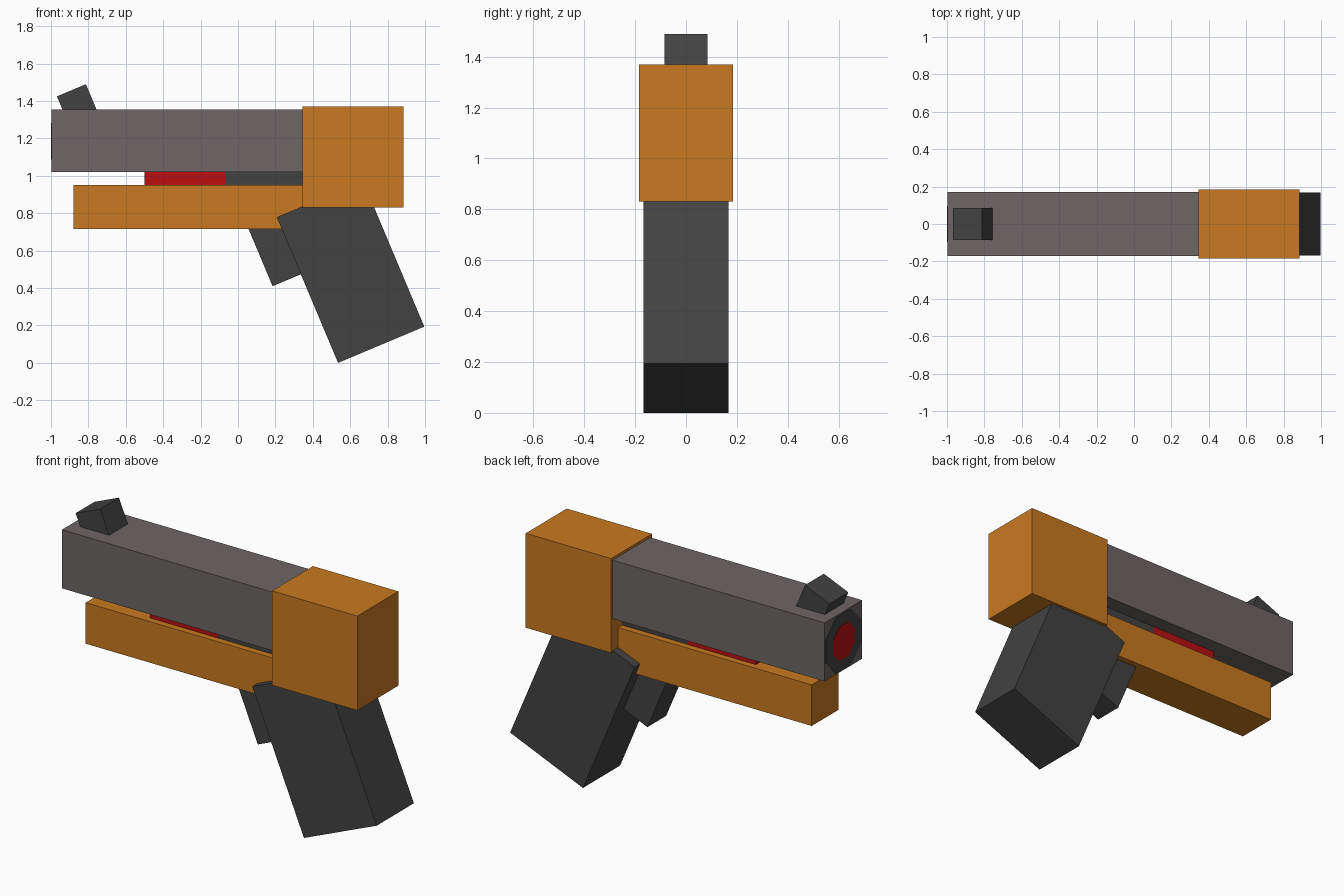
import bpy, bmesh, math
from mathutils import Vector

cube = bpy.data.objects.get("Cube")
if cube:
    bpy.data.objects.remove(cube, do_unlink=True)


def material(name, rgb):
    m = bpy.data.materials.new(name)
    m.use_nodes = True
    col = [(c / 255 / 12.92 if c < 11 else ((c / 255 + 0.055) / 1.055) ** 2.4) for c in rgb] + [1]
    m.diffuse_color = col
    m.node_tree.nodes["Principled BSDF"].inputs["Base Color"].default_value = col
    return m


orange = material("orange", (201, 122, 33))
grey = material("warm grey", (110, 102, 102))
dark = material("dark grey", (66, 66, 66))
red = material("red", (187, 15, 17))


def prism(name, outline, direction, mat):
    """Extrude a flat outline along a direction into a closed solid."""
    bm = bmesh.new()
    face = bm.faces.new([bm.verts.new(p) for p in outline])
    new = bmesh.ops.extrude_face_region(bm, geom=[face])["geom"]
    bmesh.ops.translate(bm, vec=direction, verts=[v for v in new if isinstance(v, bmesh.types.BMVert)])
    bmesh.ops.recalc_face_normals(bm, faces=bm.faces)
    mesh = bpy.data.meshes.new(name)
    bm.to_mesh(mesh)
    bm.free()
    mesh.materials.append(mat)
    obj = bpy.data.objects.new(name, mesh)
    bpy.context.collection.objects.link(obj)
    return obj


def block(name, corner, size, half, mat, tilt=0):
    """Box from its lower left corner in side view, leaning by tilt degrees."""
    a = math.radians(tilt)
    u = Vector((math.cos(a), 0, math.sin(a))) * size[0]
    v = Vector((-math.sin(a), 0, math.cos(a))) * size[1]
    o = Vector((corner[0], -half, corner[1]))
    return prism(name, [o, o + u, o + u + v, o + v], (0, 2 * half, 0), mat)


def octagon_plate(name, radius, x, depth, mat):
    """Flat-topped octagon facing the muzzle end."""
    r = radius / math.cos(math.pi / 8)
    angles = [math.pi / 8 + i * math.pi / 4 for i in range(8)]
    pts = [(x, r * math.cos(a), 1.185 + r * math.sin(a)) for a in angles]
    return prism(name, pts, (depth, 0, 0), mat)


LEAN = 22.8

# Upper body
block("barrel", (-0.996, 1.02), (1.36, 0.335), 0.17, grey)
block("rear_housing", (0.345, 0.83), (0.54, 0.54), 0.185, orange)
block("lower_rail", (-0.88, 0.715), (1.33, 0.235), 0.12, orange)

# Strip between barrel and rail
block("red_core", (-0.5, 0.93), (0.43, 0.11), 0.083, red)
block("dark_core", (-0.07, 0.93), (0.44, 0.11), 0.083, dark)

# Leaning parts
block("grip", (0.535, 0.0), (0.5, 0.845), 0.168, dark, LEAN)
block("trigger", (0.185, 0.41), (0.2, 0.42), 0.085, dark, LEAN)
block("front_sight", (-0.903, 1.27), (0.168, 0.168), 0.085, dark, LEAN)

# Muzzle opening
octagon_plate("muzzle_ring", 0.16, -0.998, 0.004, dark)
octagon_plate("muzzle_core", 0.097, -1.0, 0.004, red)
